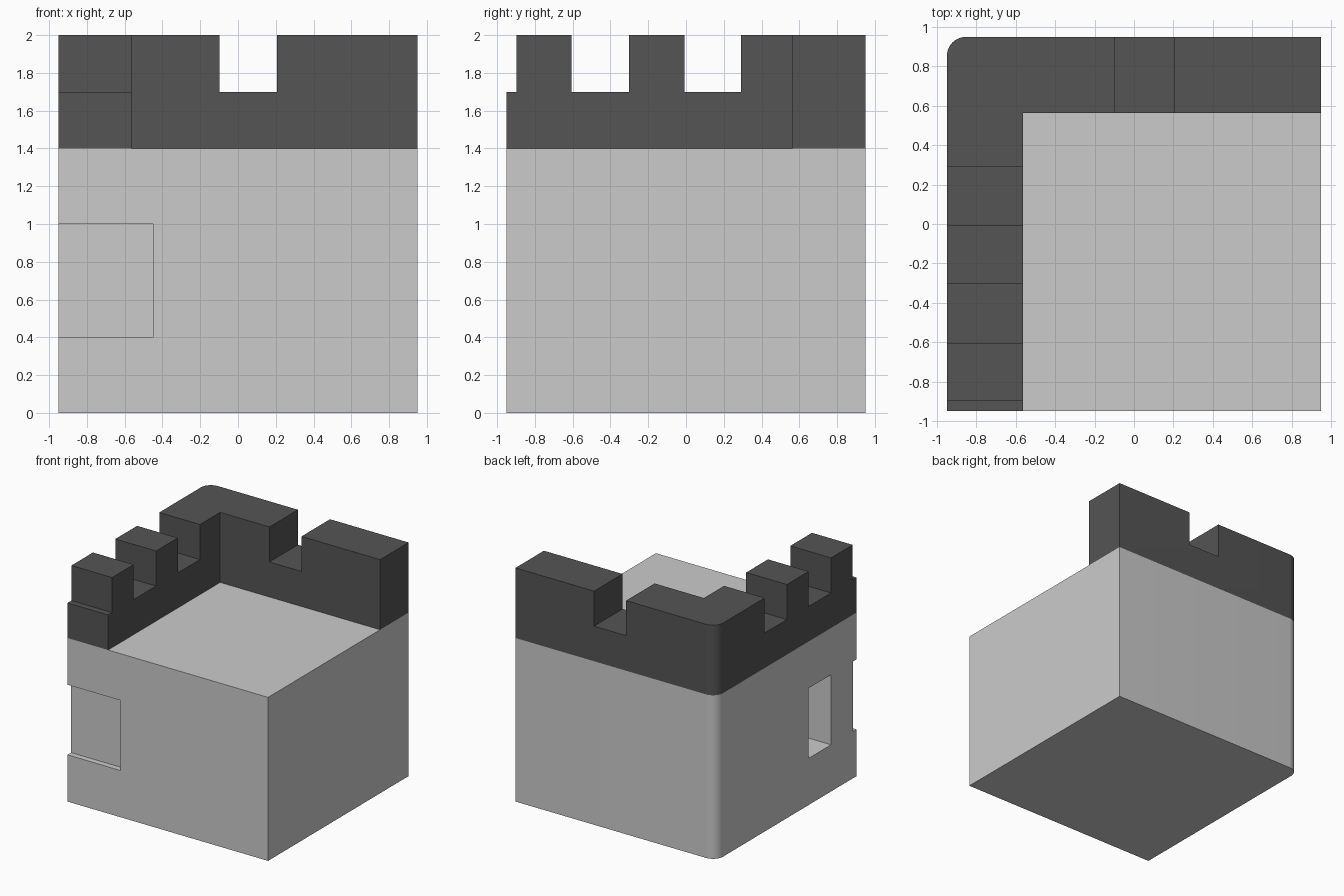
import bpy, bmesh, math

if "Cube" in bpy.data.objects:
    bpy.data.objects.remove(bpy.data.objects["Cube"])

H = 0.95        # half width of the block
R = 0.095       # rounded corner radius
INNER = 0.565   # inner edge of the parapet


def prism(name, outline, z0, z1):
    """Extrude a counter-clockwise outline from z0 to z1."""
    bm = bmesh.new()
    face = bm.faces.new([bm.verts.new((x, y, z0)) for x, y in outline])
    top = bmesh.ops.extrude_face_region(bm, geom=[face])["geom"]
    for v in top:
        if isinstance(v, bmesh.types.BMVert):
            v.co.z = z1
    bmesh.ops.recalc_face_normals(bm, faces=bm.faces[:])
    mesh = bpy.data.meshes.new(name)
    bm.to_mesh(mesh)
    bm.free()
    ob = bpy.data.objects.new(name, mesh)
    bpy.context.collection.objects.link(ob)
    return ob


def box(name, x0, x1, y0, y1, z0, z1):
    return prism(name, [(x0, y0), (x1, y0), (x1, y1), (x0, y1)], z0, z1)


def finish(ob, cutters):
    """Cut the openings, drop the cutters and smooth the rounded corner."""
    bpy.ops.object.select_all(action='DESELECT')
    bpy.context.view_layer.objects.active = ob
    ob.select_set(True)
    for c in cutters:
        c.hide_render = True
        mod = ob.modifiers.new("opening", 'BOOLEAN')
        mod.operation, mod.solver, mod.object = 'DIFFERENCE', 'EXACT', c
        bpy.ops.object.modifier_apply(modifier=mod.name)
        bpy.data.objects.remove(c)
    bpy.ops.object.shade_smooth_by_angle(angle=math.radians(30))


# rounded outer corner at back left
corner = [(-H + R + R * math.cos(a), H - R + R * math.sin(a))
          for a in (math.pi / 2 * (1 + i / 10) for i in range(11))]

# wall block with window slots in the left side
body = prism("wall_block", [(-H, -H), (H, -H), (H, H)] + corner, 0, 1.4)
finish(body, [box("slot_cutter", -1.2, -0.45, y0, y1, 0.4, 1.0)
              for y0, y1 in ((-1.2, -0.9), (-0.605, -0.302))])

# L-shaped parapet with battlement gaps
parapet = prism("parapet", [(-H, -H), (-INNER, -H), (-INNER, INNER),
                            (H, INNER), (H, H)] + corner, 1.4, 2.0)
gaps = [box("gap_cutter", -1.2, -0.4, y0, y1, 1.7, 2.2)
        for y0, y1 in ((-1.2, -0.897), (-0.605, -0.302), (-0.008, 0.292))]
gaps.append(box("gap_cutter", -0.098, 0.206, 0.4, 1.2, 1.7, 2.2))
finish(parapet, gaps)

mat = bpy.data.materials.new("dark_stone")
mat.diffuse_color = (0.09, 0.09, 0.09, 1)
mat.use_nodes = True
mat.node_tree.nodes["Principled BSDF"].inputs["Base Color"].default_value = mat.diffuse_color
parapet.data.materials.clear()
parapet.data.materials.append(mat)
